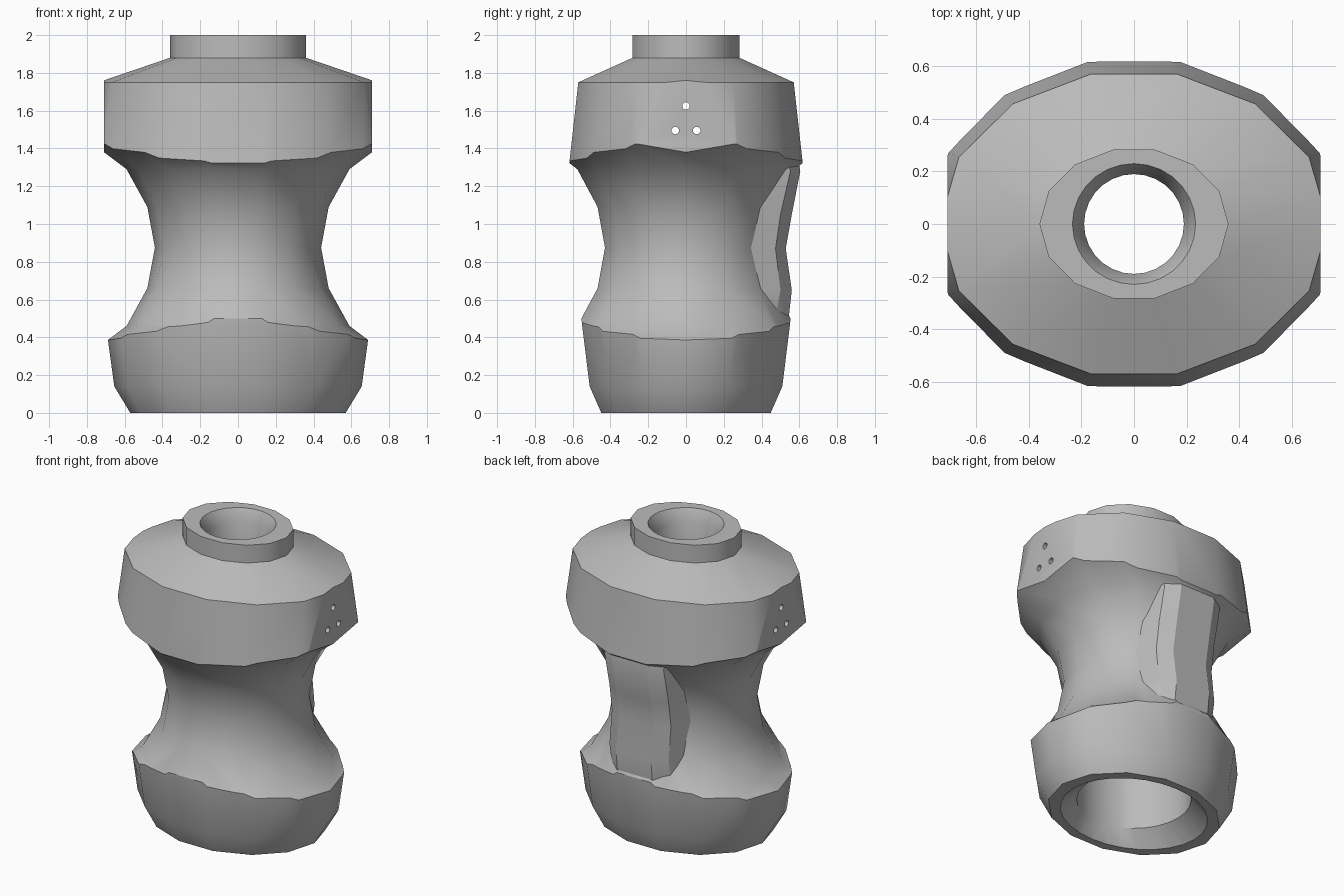
import bpy, bmesh, math
from mathutils import Matrix

old = bpy.data.objects.get("Cube")
if old:
    bpy.data.objects.remove(old)

grey = bpy.data.materials.new("plain_grey")
grey.use_nodes = True
grey.diffuse_color = (0.5, 0.5, 0.5, 1)
grey.node_tree.nodes["Principled BSDF"].inputs["Base Color"].default_value = (0.5, 0.5, 0.5, 1)


def make_object(name, bm):
    bmesh.ops.recalc_face_normals(bm, faces=bm.faces[:])
    mesh = bpy.data.meshes.new(name)
    bm.to_mesh(mesh)
    bm.free()
    mesh.materials.append(grey)
    obj = bpy.data.objects.new(name, mesh)
    bpy.context.collection.objects.link(obj)
    return obj


def loft(name, loops, ring_shaped=False):
    """Skin equal-sized loops; cap the ends, or join last to first."""
    bm = bmesh.new()
    rings = [[bm.verts.new(p) for p in loop] for loop in loops]
    pairs = list(zip(rings, rings[1:]))
    if ring_shaped:
        pairs.append((rings[-1], rings[0]))
    else:
        bm.faces.new(rings[0])
        bm.faces.new(rings[-1])
    n = len(rings[0])
    for a, b in pairs:
        for i in range(n):
            j = (i + 1) % n
            bm.faces.new((a[i], a[j], b[j], b[i]))
    return make_object(name, bm)


def ellipse(rx, ry, z, sides):
    return [(rx * math.cos(2 * math.pi * i / sides),
             ry * math.sin(2 * math.pi * i / sides), z) for i in range(sides)]


def cut(target, cutter):
    mod = target.modifiers.new("cut", 'BOOLEAN')
    mod.operation = 'DIFFERENCE'
    mod.solver = 'EXACT'
    mod.object = cutter
    bpy.context.view_layer.objects.active = target
    bpy.ops.object.modifier_apply(modifier=mod.name)
    bpy.data.objects.remove(cutter)


def smooth(obj, angle):
    bpy.ops.object.select_all(action='DESELECT')
    obj.select_set(True)
    bpy.context.view_layer.objects.active = obj
    bpy.ops.object.shade_smooth_by_angle(angle=math.radians(angle))


# Oval body with shoulder and neck
SIDES = 14
body_rings = [(0.57, 0.46, 0), (0.655, 0.523, 0.14), (0.70, 0.565, 0.47),
              (0.80, 0.635, 1.31), (0.74, 0.585, 1.75),
              (0.36, 0.29, 1.88), (0.36, 0.29, 2.0)]
body = loft("body", [ellipse(*r, SIDES) for r in body_rings])

# Round waist groove
groove = [(0.44, 0), (0.48, 0.215), (0.59, 0.415), (0.77, 0.55), (1.2, 0.55)]
profile = [(r, 0.875 + s) for r, s in groove]
profile += [(r, 0.875 - s) for r, s in reversed(groove[1:])]
cut(body, loft("groove_cutter", [ellipse(r, r, z, SIDES) for r, z in profile], True))

# Flat sides of the upper band
for side in (-1, 1):
    bm = bmesh.new()
    bmesh.ops.create_cube(bm, size=1, matrix=Matrix.Translation((side * 1.21, 0, 1.5)) @ Matrix.Diagonal((1, 2, 1.2, 1)))
    cut(body, make_object("side_cutter", bm))

# Stepped bore, chamfered at both ends
bore = [(0.51, 0.41, -0.02), (0.35, 0.35, 0.1), (0.35, 0.35, 1.5),
        (0.19, 0.19, 1.56), (0.19, 0.19, 1.92), (0.24, 0.235, 2.01)]
cut(body, loft("bore_cutter", [ellipse(*r, 28) for r in bore]))

# Three small holes through both sides
for y, z in ((0, 1.625), (-0.057, 1.495), (0.057, 1.495)):
    bm = bmesh.new()
    bmesh.ops.create_cone(bm, cap_ends=True, segments=16, radius1=0.02, radius2=0.02, depth=2,
                          matrix=Matrix.Translation((0, y, z)) @ Matrix.Rotation(math.pi / 2, 4, 'Y'))
    cut(body, make_object("hole_cutter", bm))
smooth(body, 32)

# Spine bridging the groove at the back: height, crown depth, edge depth
stations = [(0.3, 0.525, 0.45), (0.47, 0.54, 0.468), (0.65, 0.56, 0.50), (0.87, 0.528, 0.474),
            (1.05, 0.56, 0.50), (1.28, 0.605, 0.553), (1.4, 0.58, 0.52)]
loops = []
for z, crown, edge in stations:
    half = [(0.13, crown), (0.22, edge), (0.31, 0.26)]
    loops.append([(x, y, z) for x, y in half] + [(0, 0.385, z)] +
                 [(-x, y, z) for x, y in reversed(half)])
smooth(loft("back_spine", loops), 28)
